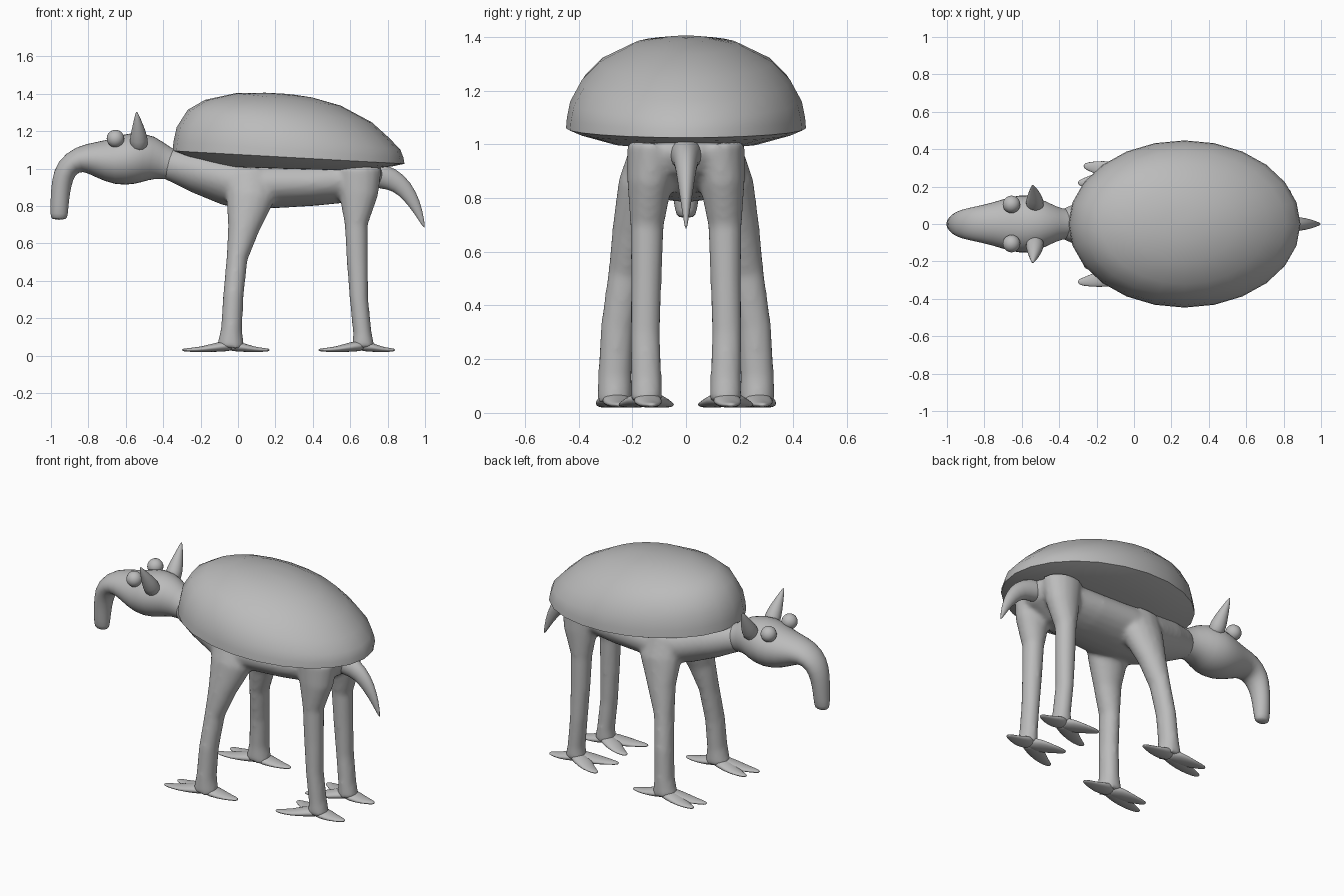
import bpy, bmesh, math
from mathutils import Vector

if "Cube" in bpy.data.objects:
    bpy.data.objects.remove(bpy.data.objects["Cube"])

grey = bpy.data.materials.new("plain grey")
grey.use_nodes = True
grey.diffuse_color = (0.5, 0.5, 0.5, 1)
grey.node_tree.nodes["Principled BSDF"].inputs["Base Color"].default_value = (0.5, 0.5, 0.5, 1)


def finish(name, bm, angle=180):
    """Turn a bmesh into a smooth-shaded object."""
    bmesh.ops.recalc_face_normals(bm, faces=bm.faces)
    mesh = bpy.data.meshes.new(name)
    bm.to_mesh(mesh)
    bm.free()
    mesh.materials.append(grey)
    obj = bpy.data.objects.new(name, mesh)
    bpy.context.collection.objects.link(obj)
    bpy.ops.object.select_all(action="DESELECT")
    obj.select_set(True)
    bpy.context.view_layer.objects.active = obj
    bpy.ops.object.shade_smooth_by_angle(angle=math.radians(angle))
    return obj


def bridge(bm, rings):
    """Skin neighbouring rings with quads and cap both ends."""
    n = len(rings[0])
    for a, b in zip(rings, rings[1:]):
        for i in range(n):
            j = (i + 1) % n
            bm.faces.new((a[i], a[j], b[j], b[i]))
    bm.faces.new(rings[0])
    bm.faces.new(rings[-1])


def loft(bm, sections, n=16):
    """Elliptical tube through (x, y, z, half width along y, half depth)."""
    pts = [Vector(s[:3]) for s in sections]
    rings = []
    for k, s in enumerate(sections):
        t = (pts[min(k + 1, len(pts) - 1)] - pts[max(k - 1, 0)]).normalized()
        u = Vector((0, 1, 0))
        u = (u - t * u.dot(t)).normalized()
        v = t.cross(u)
        angles = [math.tau * i / n for i in range(n)]
        rings.append([bm.verts.new(pts[k] + u * s[3] * math.cos(a) + v * s[4] * math.sin(a))
                      for a in angles])
    bridge(bm, rings)


def tube(name, sections, n=16):
    bm = bmesh.new()
    loft(bm, sections, n)
    obj = finish(name, bm)
    obj.modifiers.new("round", "SUBSURF").levels = 1
    return obj


# Shell: tilted oval dome with a crisp rim and a shallow underside
bm = bmesh.new()
layers = [(0.05, 0.995, -0.02), (0.6, 1.0, -0.03), (0.9, 1.04, -0.05), (1, 1.06, -0.056),
          (0.992, 1.1, -0.07), (0.965, 1.16, -0.1), (0.87, 1.238, -0.14), (0.72, 1.307, -0.135),
          (0.45, 1.37, -0.12), (0.2, 1.393, -0.1), (0.04, 1.398, -0.09)]
rings = []
for scale, height, slope in layers:
    ring = []
    for i in range(24):
        a = math.tau * i / 24
        dx = 0.62 * scale * math.cos(a)
        ring.append(bm.verts.new((0.27 + dx, 0.447 * scale * math.sin(a), height + slope * dx)))
    rings.append(ring)
bridge(bm, rings)
finish("shell", bm, 50)

# Body and four legs, fused into one skin
front = [(0.06, 0.11, 0.97, 0.1, 0.14), (0.065, 0.16, 0.84, 0.095, 0.13),
         (0.03, 0.2, 0.68, 0.075, 0.085), (-0.005, 0.225, 0.52, 0.065, 0.057),
         (-0.025, 0.255, 0.32, 0.063, 0.055), (-0.035, 0.265, 0.14, 0.063, 0.057),
         (-0.04, 0.265, 0.04, 0.066, 0.075)]
hind = [(0.64, 0.12, 1.0, 0.1, 0.13), (0.645, 0.135, 0.86, 0.085, 0.105),
        (0.632, 0.145, 0.7, 0.063, 0.062), (0.638, 0.148, 0.5, 0.058, 0.057),
        (0.647, 0.152, 0.3, 0.056, 0.05), (0.665, 0.148, 0.12, 0.058, 0.05),
        (0.67, 0.148, 0.04, 0.06, 0.062)]
bm = bmesh.new()
loft(bm, [(-0.4, 0, 1.02, 0.07, 0.075), (-0.35, 0, 1.02, 0.095, 0.09),
          (-0.22, 0, 0.99, 0.15, 0.12), (-0.05, 0, 0.94, 0.2, 0.14),
          (0.15, 0, 0.92, 0.22, 0.135), (0.4, 0, 0.925, 0.21, 0.125),
          (0.6, 0, 0.94, 0.19, 0.12), (0.72, 0, 0.97, 0.13, 0.08), (0.77, 0, 0.985, 0.06, 0.04)], 24)
for side in (-1, 1):
    for leg in (front, hind):
        loft(bm, [(x, side * y, z, w, d) for x, y, z, w, d in leg])
body = finish("body_and_legs", bm)
fuse = body.modifiers.new("fuse", "REMESH")
fuse.mode = "VOXEL"
fuse.voxel_size = 0.013
fuse.use_smooth_shade = True
relax = body.modifiers.new("relax", "SMOOTH")
relax.factor = 0.5
relax.iterations = 8


# Feet: two forward toes and one long rear toe
def foot(name, x, y, reach, heel, spread):
    for label, tip, dy in (("outer_toe", -reach, -spread), ("inner_toe", -reach + 0.03, spread),
                           ("rear_toe", heel, 0.02)):
        tube(name + "_" + label, [
            (x - tip * 0.12, y, 0.055, 0.04, 0.03), (x + tip * 0.25, y + dy * 0.25, 0.047, 0.06, 0.028),
            (x + tip * 0.6, y + dy * 0.75, 0.032, 0.042, 0.014),
            (x + tip * 0.92, y + dy, 0.03, 0.022, 0.01), (x + tip, y + dy, 0.03, 0.01, 0.005)], 12)


for side, word in ((-1, "right"), (1, "left")):
    foot("front_" + word + "_foot", -0.04, side * 0.265, 0.26, 0.21, 0.045)
    foot("hind_" + word + "_foot", 0.66, side * 0.148, 0.23, 0.18, 0.085)

# Head with a drooping snout
tube("head", [(-0.3, 0, 1.01, 0.09, 0.09), (-0.38, 0, 1.025, 0.075, 0.08),
              (-0.46, 0, 1.06, 0.12, 0.125), (-0.56, 0, 1.057, 0.165, 0.145),
              (-0.66, 0, 1.035, 0.15, 0.13), (-0.76, 0, 1.05, 0.115, 0.095),
              (-0.85, 0, 1.055, 0.095, 0.07), (-0.92, 0, 1.005, 0.08, 0.062),
              (-0.945, 0, 0.92, 0.062, 0.055), (-0.953, 0, 0.83, 0.052, 0.05),
              (-0.957, 0, 0.75, 0.042, 0.048), (-0.957, 0, 0.725, 0.03, 0.04)])

# Eyes and horns
for side, word in ((-1, "right"), (1, "left")):
    bm = bmesh.new()
    bmesh.ops.create_uvsphere(bm, u_segments=20, v_segments=12, radius=0.047)
    bmesh.ops.translate(bm, verts=bm.verts, vec=(-0.655, side * 0.105, 1.16))
    finish(word + "_eye", bm)
    tube(word + "_horn", [(-0.53, side * 0.085, 1.1, 0.05, 0.05), (-0.53, side * 0.12, 1.16, 0.05, 0.052),
                          (-0.535, side * 0.165, 1.23, 0.03, 0.03),
                          (-0.54, side * 0.195, 1.28, 0.013, 0.013),
                          (-0.542, side * 0.207, 1.305, 0.003, 0.003)], 12)

# Tail: tapering downward spike
tube("tail", [(0.68, 0, 0.97, 0.08, 0.07), (0.78, 0, 0.96, 0.055, 0.07), (0.86, 0, 0.925, 0.042, 0.055),
              (0.92, 0, 0.855, 0.032, 0.042), (0.965, 0, 0.77, 0.018, 0.025),
              (0.998, 0, 0.68, 0.003, 0.004)], 12)
